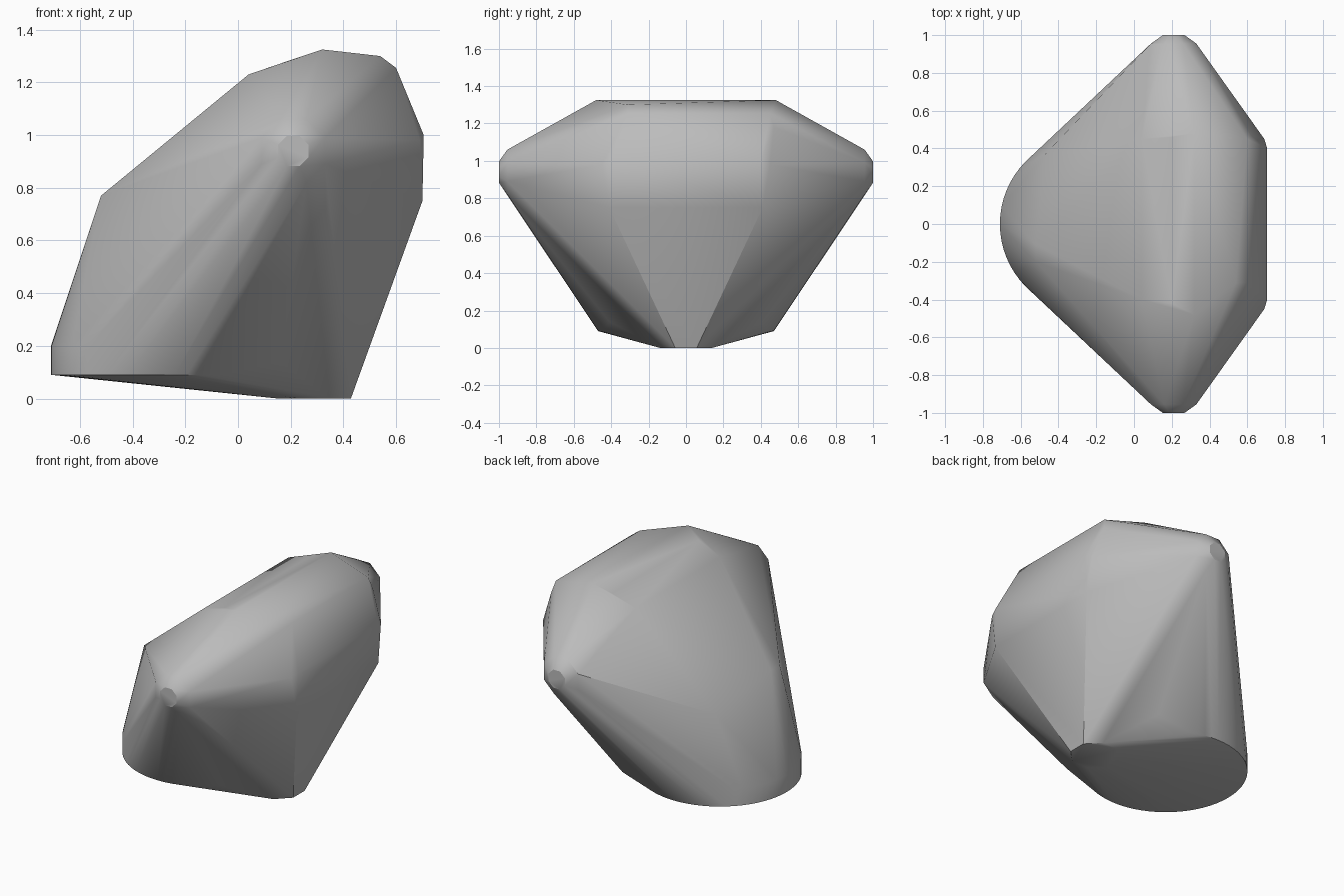
import bpy, bmesh
from math import cos, sin, pi, radians

cube = bpy.data.objects.get("Cube")
if cube:
    bpy.data.objects.remove(cube, do_unlink=True)

grey = bpy.data.materials.new("plain grey")
grey.use_nodes = True
colour = (0.5, 0.5, 0.5, 1)
grey.diffuse_color = colour
grey.node_tree.nodes["Principled BSDF"].inputs["Base Color"].default_value = colour


def ring(cx, cy, radius, sides, turn=0.0):
    """Points of a regular polygon in a plane."""
    return [(cx + radius * cos(turn + 2 * pi * i / sides),
             cy + radius * sin(turn + 2 * pi * i / sides)) for i in range(sides)]


points = []

# Round foot at the low end
for z in (0.09, 0.2):
    points += [(x, y, z) for x, y in ring(-0.24, 0, 0.47, 64)]

# Small flat foot at the other end
points += [(x, y, 0) for x, y in ring(0.29, 0, 0.15, 8, pi / 8)]

# Blunt eight-sided tips on both sides
for side in (-1, 1):
    points += [(x, side, z) for x, z in ring(0.21, 0.94, 0.062, 8, pi / 8)]
    points += [(x, side * 0.955, z) for x, z in ring(0.21, 0.94, 0.13, 8, pi / 8)]

# Corners shared by the two sides
for side in (-1, 1):
    points += [(0.32, side * 0.48, 1.325), (0.70, side * 0.41, 0.75),
               (0.69, side * 0.45, 0.98), (0.705, side * 0.40, 1.0),
               (0.16, side * 0.41, 0.14)]

# Corners that differ between front and back
points += [(0.54, -0.31, 1.30), (0.60, -0.31, 1.255), (0.66, -0.36, 1.1),
           (0.04, -0.40, 1.23), (0.2, -0.42, 1.285),
           (-0.52, -0.20, 0.77), (-0.52, -0.11, 0.77)]
points += [(0.60, 0.45, 1.255), (0.62, 0.47, 1.18), (0.04, 0.45, 1.23),
           (0.2, 0.46, 1.285), (-0.47, 0.37, 0.66)]

# Wrap all corners in one closed shell
bm = bmesh.new()
verts = [bm.verts.new(p) for p in points]
hull = bmesh.ops.convex_hull(bm, input=verts)
loose = {v for v in hull["geom_interior"] + hull["geom_unused"]
         if isinstance(v, bmesh.types.BMVert)}
bmesh.ops.delete(bm, geom=list(loose), context='VERTS')
bmesh.ops.dissolve_limit(bm, angle_limit=radians(0.5),
                         verts=bm.verts[:], edges=bm.edges[:])
bmesh.ops.recalc_face_normals(bm, faces=bm.faces[:])

mesh = bpy.data.meshes.new("faceted_shell")
bm.to_mesh(mesh)
bm.free()
mesh.materials.append(grey)
shell = bpy.data.objects.new("faceted_shell", mesh)
bpy.context.collection.objects.link(shell)

# Soft blends between shallow facets, crisp strong edges
bpy.ops.object.select_all(action='DESELECT')
shell.select_set(True)
bpy.context.view_layer.objects.active = shell
bpy.ops.object.shade_smooth_by_angle(angle=radians(30))
